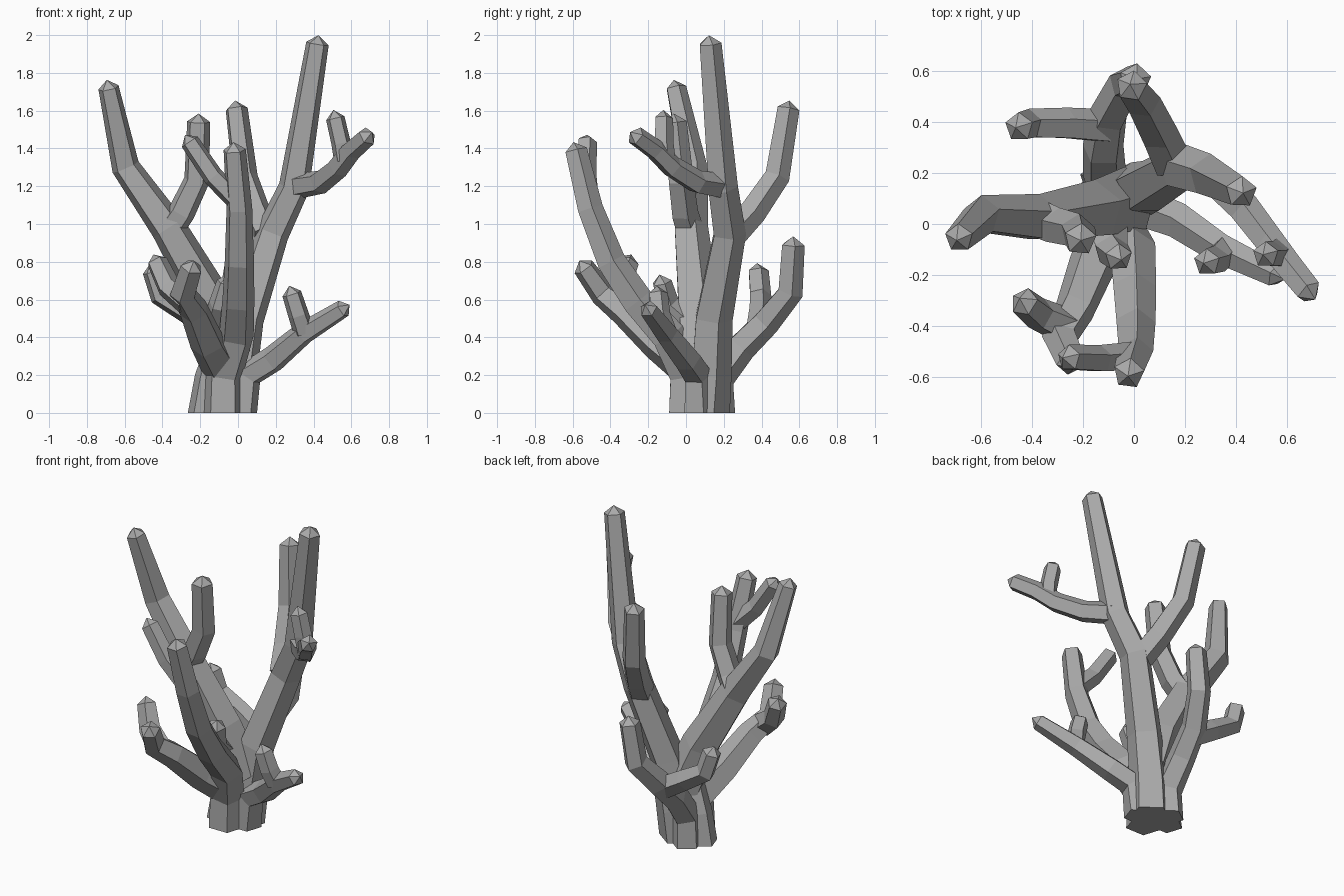
import bpy
import bmesh
import math
from mathutils import Vector

SIDES = 5
TIP_HEIGHT = .045

default_cube = bpy.data.objects.get("Cube")
if default_cube:
    bpy.data.objects.remove(default_cube, do_unlink=True)

# One plain grey for the whole coral
grey = bpy.data.materials.new("coral_grey")
grey.use_nodes = True
grey.diffuse_color = (.4, .4, .4, 1)
grey.node_tree.nodes["Principled BSDF"].inputs["Base Color"].default_value = grey.diffuse_color


def path_tangents(points):
    """Average the directions of neighbouring segments at every point."""
    steps = [(b - a).normalized() for a, b in zip(points, points[1:])]
    inner = [(a + b).normalized() for a, b in zip(steps, steps[1:])]
    return [steps[0]] + inner + [steps[-1]]


def add_ring(bm, center, tangent, side, radius):
    """Place a polygon of vertices square to the tangent."""
    across = tangent.cross(side)
    ring = []
    for i in range(SIDES):
        angle = math.tau * i / SIDES
        offset = side * math.cos(angle) + across * math.sin(angle)
        ring.append(bm.verts.new(center + offset * radius))
    return ring


def branch(name, start_radius, end_radius, *coords, flat_base=False):
    """Tapered faceted limb along a path, ending in a low pointed tip."""
    points = [Vector(c) for c in coords]
    tangents = path_tangents(points)
    if flat_base:
        tangents[0] = Vector((0, 0, 1))
    lengths = [0]
    for a, b in zip(points, points[1:]):
        lengths.append(lengths[-1] + (b - a).length)

    bm = bmesh.new()
    rings = []
    side = Vector((0, 1, 0))
    for point, tangent, length in zip(points, tangents, lengths):
        # Carry the side direction along so the limb does not twist
        side = (side - tangent * side.dot(tangent)).normalized()
        blend = length / lengths[-1]
        radius = start_radius + (end_radius - start_radius) * blend
        rings.append(add_ring(bm, point, tangent, side, radius))

    for low, high in zip(rings, rings[1:]):
        for i in range(SIDES):
            j = (i + 1) % SIDES
            bm.faces.new((low[i], low[j], high[j], high[i]))
    bm.faces.new(list(reversed(rings[0])))

    # Pointed tip
    apex = bm.verts.new(points[-1] + tangents[-1] * TIP_HEIGHT)
    for i in range(SIDES):
        bm.faces.new((rings[-1][i], rings[-1][(i + 1) % SIDES], apex))

    bmesh.ops.recalc_face_normals(bm, faces=bm.faces)
    mesh = bpy.data.meshes.new(name)
    bm.to_mesh(mesh)
    bm.free()
    mesh.materials.append(grey)
    limb = bpy.data.objects.new(name, mesh)
    bpy.context.collection.objects.link(limb)
    return limb


# Tall stem with its rear and side limbs
branch("tall_stem", .122, .063,
       (-.03, .11, 0), (-.01, .125, .2), (.035, .14, .5), (.18, .225, .95),
       (.295, .19, 1.19), (.42, .125, 1.955), flat_base=True)
branch("rear_limb", .08, .062,
       (.15, .24, .94), (.1, .35, 1.06), (.035, .48, 1.25), (-.01, .54, 1.61))
branch("side_limb", .07, .053,
       (.31, .18, 1.2), (.43, .06, 1.22), (.53, -.07, 1.3),
       (.6, -.16, 1.39), (.685, -.265, 1.465))
branch("side_limb_fork", .055, .052,
       (.56, -.11, 1.34), (.545, -.12, 1.43), (.515, -.12, 1.56))

# Spreading stem with an upright fork and a small bud
branch("spreading_stem", .135, .057,
       (-.03, .09, .3), (-.15, .055, .6), (-.37, .02, .98),
       (-.595, .035, 1.3), (-.685, -.055, 1.72))
branch("upright_fork", .078, .064,
       (-.37, .02, .96), (-.3, -.01, 1.06), (-.22, -.03, 1.23), (-.21, -.06, 1.54))
branch("small_bud", .085, .055,
       (-.11, .02, .46), (-.09, -.1, .57), (-.06, -.13, .69))

# Front stem with its fork
branch("front_stem", .11, .062,
       (-.08, .0, 0), (-.075, 0, .2), (-.01, -.1, .41), (0, -.26, .59),
       (.005, -.4, .8), (.005, -.51, 1.08), (-.02, -.585, 1.39), flat_base=True)
branch("front_stem_fork", .06, .053,
       (0, -.52, 1.12), (-.13, -.53, 1.25), (-.255, -.525, 1.435))

# Low right limb and fork, rising from its own root
branch("low_right_limb", .09, .05,
       (.015, .065, 0), (.05, .06, .2), (.18, .01, .28), (.345, -.1, .42),
       (.555, -.2, .55), flat_base=True)
branch("low_right_fork", .06, .054,
       (.35, -.11, .43), (.32, -.14, .52), (.285, -.15, .63))

# Low left limb and fork
branch("low_left_limb", .11, .06,
       (-.08, .03, .23), (-.16, -.15, .37), (-.23, -.33, .54),
       (-.29, -.44, .63), (-.245, -.54, .77))
branch("low_left_fork", .075, .058,
       (-.27, -.4, .59), (-.37, -.355, .67), (-.43, -.305, .8))

# Low rear limb and fork
branch("low_rear_limb", .095, .064,
       (-.12, .165, 0), (-.115, .165, .18), (-.12, .29, .35),
       (-.1, .42, .48), (-.03, .55, .64), (.005, .565, .89), flat_base=True)
branch("low_rear_fork", .07, .058,
       (-.11, .38, .44), (-.26, .39, .53), (-.41, .39, .62), (-.45, .38, .75))

# Root lobe widening the foot
branch("root_lobe", .09, .08,
       (-.18, .09, 0), (-.15, .09, .18), (-.1, .08, .34), flat_base=True)
